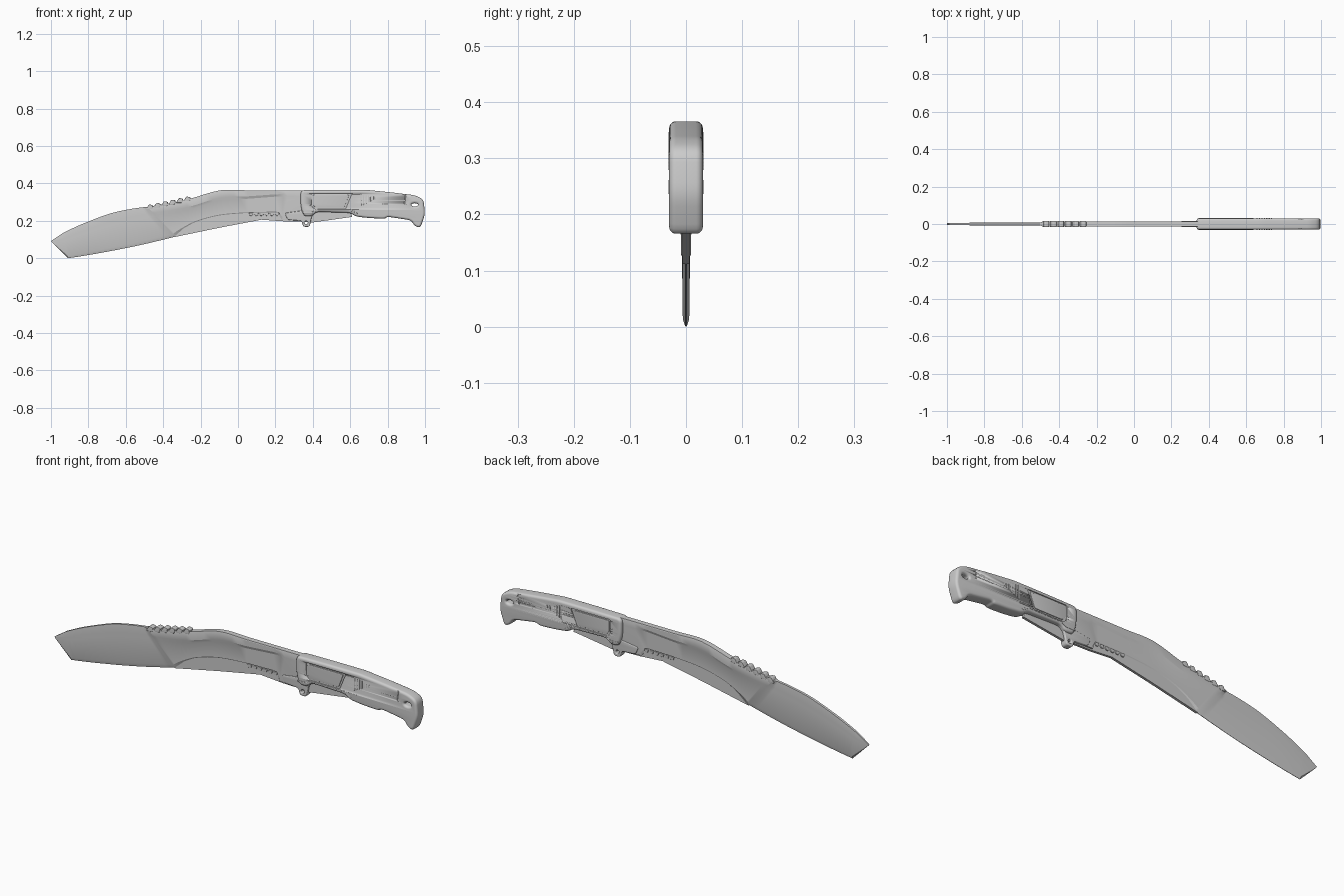
import bpy, bmesh, math
from mathutils import Vector

if "Cube" in bpy.data.objects:
    bpy.data.objects.remove(bpy.data.objects["Cube"])


def select(ob):
    bpy.ops.object.select_all(action='DESELECT')
    ob.select_set(True)
    bpy.context.view_layer.objects.active = ob


def rounded(pts, r, n=4):
    # replace each corner with a short arc
    out = []
    P = [Vector(p) for p in pts]
    for i, p in enumerate(P):
        a, b = P[i - 1] - p, P[(i + 1) % len(P)] - p
        s = p + a.normalized() * min(r, a.length * .42)
        e = p + b.normalized() * min(r, b.length * .42)
        for k in range(n + 1):
            t = k / n
            out.append(s * (1 - t) ** 2 + p * 2 * t * (1 - t) + e * t * t)
    return out


def ellipse(x, z, rx, rz, n=16):
    return [(x + rx * math.cos(2 * math.pi * i / n), z + rz * math.sin(2 * math.pi * i / n)) for i in range(n)]


def prism(name, loops, half, bevel=0.0, y=0.0, segs=3):
    # side-view outlines (first outer, then holes) given thickness along y
    cu = bpy.data.curves.new(name, 'CURVE')
    cu.dimensions, cu.fill_mode = '2D', 'BOTH'
    cu.extrude = half - bevel
    cu.bevel_depth, cu.offset, cu.bevel_resolution = bevel, -bevel, segs
    for pts in loops:
        sp = cu.splines.new('POLY')
        sp.points.add(len(pts) - 1)
        for q, p in zip(sp.points, pts):
            q.co = (p[0], p[1], 0, 1)
        sp.use_cyclic_u = True
    ob = bpy.data.objects.new(name, cu)
    bpy.context.collection.objects.link(ob)
    ob.rotation_euler.x = math.pi / 2
    ob.location.y = y
    select(ob)
    bpy.ops.object.convert(target='MESH')
    ob = bpy.context.object
    bpy.ops.object.transform_apply(location=True, rotation=True, scale=True)
    bm = bmesh.new()
    bm.from_mesh(ob.data)
    bmesh.ops.remove_doubles(bm, verts=bm.verts, dist=1e-5)
    bmesh.ops.recalc_face_normals(bm, faces=bm.faces)
    bm.to_mesh(ob.data)
    bm.free()
    bpy.ops.object.shade_smooth_by_angle(angle=math.radians(35))
    return ob


def cut(ob, cutter):
    m = ob.modifiers.new('cut', 'BOOLEAN')
    m.operation, m.object, m.solver = 'DIFFERENCE', cutter, 'EXACT'
    select(ob)
    bpy.ops.object.modifier_apply(modifier=m.name)
    bpy.data.objects.remove(cutter)


def smooth(rows, n=4):
    # Catmull-Rom interpolation of whole blade stations
    out = []
    for i in range(len(rows) - 1):
        a, b, c, d = rows[max(i - 1, 0)], rows[i], rows[i + 1], rows[min(i + 2, len(rows) - 1)]
        for k in range(n):
            t = k / n
            out.append([.5 * (2 * q + (r - p) * t + (2 * p - 5 * q + 4 * r - s) * t * t
                              + (3 * q - p - 3 * r + s) * t ** 3) for p, q, r, s in zip(a, b, c, d)])
    return out + [list(rows[-1])]


# blade: stations of spine x,z / edge x,z / spine half-thickness, shoulder fraction, flat half-thickness, edge half
point = [(-1, .092, -.992, .082, .004, .2, .004, .001)]
belly = [(-.935, .135, -.91, 0, .006, .2, .006, .001), (-.84, .18, -.80, .017, .007, .2, .007, .001),
         (-.69, .237, -.62, .050, .007, .2, .007, .001), (-.58, .262, -.48, .080, .007, .2, .007, .001),
         (-.505, .273, -.365, .108, .007, .2, .007, .001)]
recurve = [(-.485, .275, -.335, .115, .0145, .2, .010, .001), (-.35, .297, -.30, .145, .0145, .25, .0095, .001),
           (-.25, .320, -.22, .188, .0145, .3, .0095, .001), (-.095, .363, -.1, .220, .0145, .28, .0095, .001),
           (.05, .363, .05, .234, .0145, .25, .0095, .001), (.2, .363, .2, .238, .0145, .17, .0095, .001)]
ricasso = [(.25, .363, .215, .235, .0145, .16, .0095, .001), (.275, .363, .235, .205, .0145, .2, .0145, .012),
           (.37, .363, .37, .2, .0145, .2, .0145, .012)]
bm = bmesh.new()
rings = []
for sx, sz, ex, ez, ts, f, tm, te in point + smooth(belly) + smooth(recurve) + ricasso:
    half = [(0, ts * .9), (.03, ts), (f, ts), (f + .1, tm), (.91, tm * .9), (1, te)]
    ring = [(v, -t) for v, t in half] + [(v, t) for v, t in reversed(half)]
    rings.append([bm.verts.new((sx + (ex - sx) * v, t, sz + (ez - sz) * v)) for v, t in ring])
for a, b in zip(rings, rings[1:]):
    for i in range(len(a)):
        j = (i + 1) % len(a)
        bm.faces.new((a[i], a[j], b[j], b[i]))
bm.faces.new(rings[0])
bm.faces.new(rings[-1])
bmesh.ops.recalc_face_normals(bm, faces=bm.faces)
me = bpy.data.meshes.new('blade')
bm.to_mesh(me)
bm.free()
blade = bpy.data.objects.new('blade', me)
bpy.context.collection.objects.link(blade)
select(blade)
bpy.ops.object.shade_smooth_by_angle(angle=math.radians(20))

# thin web filling the hollow under the blade and grip
prism('lower_web', [[(-.345, .112), (-.1, .163), (.125, .206), (.25, .197), (.36, .195), (.39, .19), (.61, .221),
                     (.6, .27), (.3, .27), (.05, .25), (-.1, .235), (-.22, .2), (-.29, .16)]], .006)

# thumb serrations along the spine
for i in range(6):
    x, z = -.48 + i * .04, .262 + i * .0085
    prism('spine_tooth', [rounded([(x - .012, z), (x + .022, z), (x + .026, z + .022), (x + .004, z + .026)], .006)],
          .0155, .002)

# small notched teeth near the choil
for i in range(6):
    x = .07 + i * .028
    prism('choil_tooth', [rounded([(x - .012, .243), (x + .012, .243), (x + .008, .228), (x - .006, .226)], .005)],
          .0105, .002)

# finger guard with pin hole
prism('guard', [rounded([(.25, .242), (.345, .255), (.42, .255), (.395, .225), (.383, .168), (.348, .168),
                         (.34, .2), (.265, .205)], .012), ellipse(.364, .19, .009, .009)], .017, .004)

# handle with flared pommel and lanyard hole
outline = [(.335, .364), (.5, .366), (.68, .366), (.82, .352), (.945, .337), (.992, .315), (1, .235), (.975, .162),
           (.945, .172), (.925, .203), (.8, .222), (.785, .211), (.7, .215), (.63, .223), (.6, .243), (.42, .248),
           (.395, .225), (.35, .225), (.335, .28)]
handle = prism('handle', [rounded(outline, .022), ellipse(.945, .285, .018, .009)], .03, .012, segs=4)

for s in (-1, 1):
    # recessed grip panel and pommel seam
    cut(handle, prism('panel_cutter', [rounded([(.392, .347), (.61, .347), (.575, .262), (.41, .262), (.392, .28)],
                                               .01)], .006, y=s * .031))
    cut(handle, prism('seam_cutter', [[(.897, .36), (.902, .36), (.892, .29), (.887, .29)]], .004, y=s * .031))
    prism('grip_panel', [rounded([(.4, .34), (.595, .34), (.568, .27), (.415, .27), (.4, .285)], .01)],
          .003, .001, y=s * .0255)
    # triangular field of grip ridges
    for i in range(7):
        x, h = .655 + i * .013, .07 - i * .0095
        z = .278 + i * .006
        prism('grip_ridge', [[(x, z), (x + .006, z), (x + .006, z + h), (x, z + h)]] if h < .02 else
              [rounded([(x, z), (x + .006, z + .004), (x + .006, z + h), (x, z + h - .004)], .003)],
              .0015, .0005, y=s * .03)
    # raised bead along the belly of the grip
    prism('grip_bead', [rounded([(.345, .24), (.4, .24), (.425, .256), (.6, .256), (.635, .235), (.64, .24),
                                 (.605, .262), (.42, .262), (.395, .247), (.345, .247)], .006)],
          .002, .001, y=s * .029)
